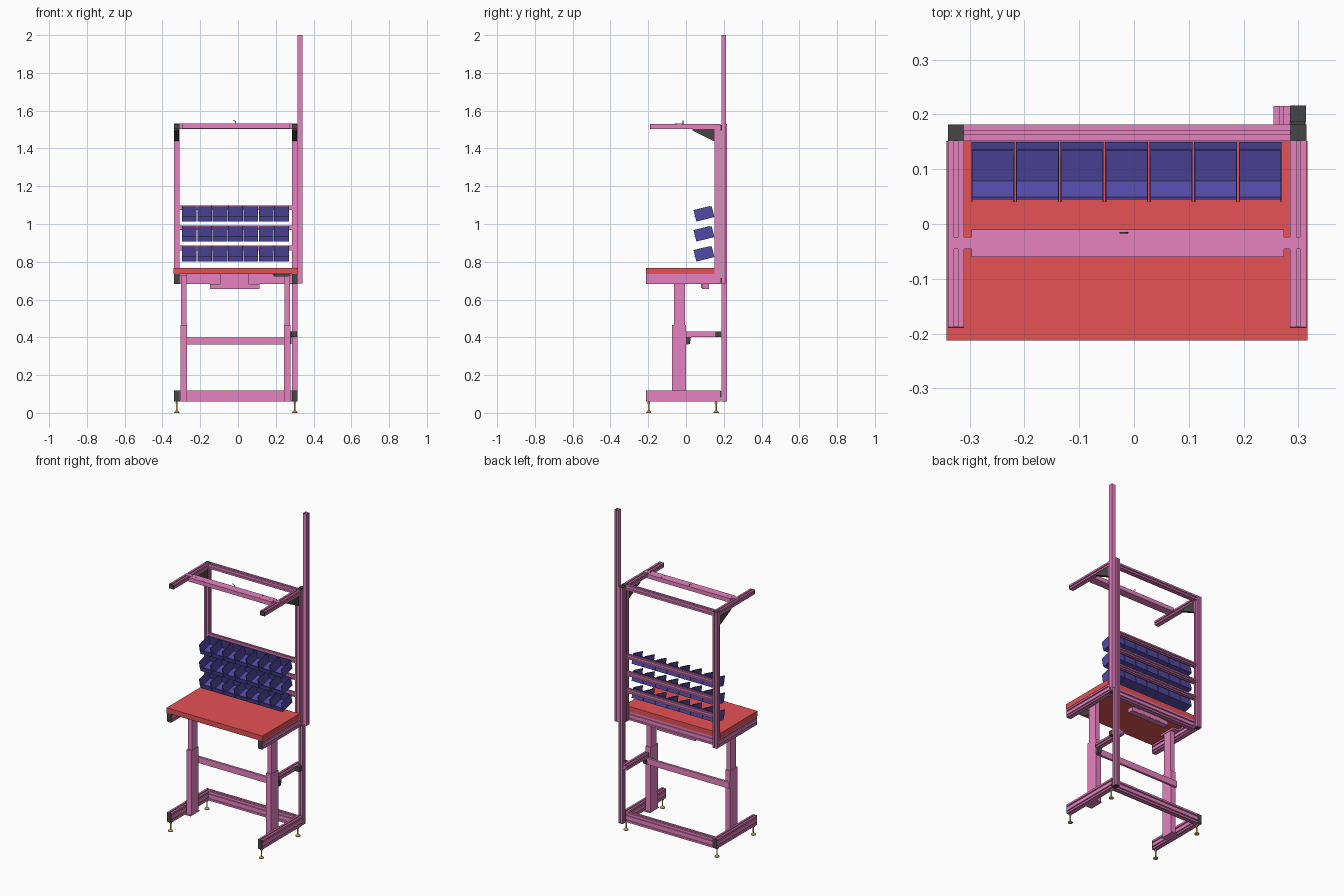
import bpy, bmesh, math
from mathutils import Vector

if "Cube" in bpy.data.objects:
    bpy.data.objects.remove(bpy.data.objects["Cube"])

def material(name, rgb):
    m = bpy.data.materials.new(name)
    m.diffuse_color = (*rgb, 1)
    m.use_nodes = True
    m.node_tree.nodes["Principled BSDF"].inputs["Base Color"].default_value = m.diffuse_color
    return m

PINK = material("pink_metal", (0.80, 0.225, 0.53))
RED = material("red_top", (0.79, 0.085, 0.093))
BLUE = material("indigo_plastic", (0.083, 0.066, 0.37))
DARK = material("dark_plastic", (0.062, 0.062, 0.062))
BRASS = material("brass", (0.68, 0.55, 0.14))
GREY = material("grey_plastic", (0.40, 0.40, 0.40))

def finish(name, bm, mat):
    bmesh.ops.recalc_face_normals(bm, faces=bm.faces)
    me = bpy.data.meshes.new(name)
    bm.to_mesh(me)
    bm.free()
    me.materials.append(mat)
    ob = bpy.data.objects.new(name, me)
    bpy.context.collection.objects.link(ob)
    return ob

def prism(bm, pts, axis, a, b):
    """Extrude a 2D outline along an axis from a to b."""
    def place(u, v, w):
        return [(w, u, v), (u, w, v), (u, v, w)][axis]
    f = bm.faces.new([bm.verts.new(place(u, v, a)) for u, v in pts])
    r = bmesh.ops.extrude_face_region(bm, geom=[f])
    d = Vector((0, 0, 0))
    d[axis] = b - a
    bmesh.ops.translate(bm, vec=d, verts=[v for v in r["geom"] if isinstance(v, bmesh.types.BMVert)])

def add_box(bm, x, y, z):
    prism(bm, [(x[0], y[0]), (x[1], y[0]), (x[1], y[1]), (x[0], y[1])], 2, *z)

def box(name, x, y, z, mat):
    bm = bmesh.new()
    add_box(bm, x, y, z)
    return finish(name, bm, mat)

def slotted_outline(u, v, half, deep):
    """Rectangle with one groove per 0.03 module on every side."""
    corners = [Vector((u[0], v[0])), Vector((u[1], v[0])), Vector((u[1], v[1])), Vector((u[0], v[1]))]
    pts = []
    for i, p in enumerate(corners):
        q = corners[(i + 1) % 4]
        d = (q - p).normalized()
        n = Vector((-d.y, d.x))
        size = (q - p).length
        count = max(1, round(size / 0.029))
        pts.append(p)
        for k in range(count):
            c = p + d * size * (k + 0.5) / count
            pts += [c - d * half, c - d * half + n * deep, c + d * half + n * deep, c + d * half]
    return [tuple(p) for p in pts]

def beam(name, x, y, z, axis, caps=(), half=0.0035, deep=0.006):
    """Grooved extrusion; caps lists the ends (0 low, 1 high) closed with a dark plate."""
    spans = [x, y, z]
    a, b = spans[axis]
    u, v = [s for i, s in enumerate(spans) if i != axis]
    t = 0.003
    bm = bmesh.new()
    prism(bm, slotted_outline(u, v, half, deep), axis, a + t * (0 in caps), b - t * (1 in caps))
    ob = finish(name, bm, PINK)
    for e in caps:
        s = list(spans)
        s[axis] = (a, a + t) if e == 0 else (b - t, b)
        box(name + "_end_cap", *s, DARK)
    return ob

def cylinder(bm, c, r1, r2, z0, z1, n=24):
    r = bmesh.ops.create_cone(bm, cap_ends=True, segments=n, radius1=r1, radius2=r2, depth=z1 - z0)
    bmesh.ops.translate(bm, vec=(c[0], c[1], (z0 + z1) / 2), verts=r["verts"])

SIDES = {"left": ((-0.340, -0.310), (-0.304, -0.270), 1), "right": ((0.285, 0.315), (0.243, 0.279), -1)}
BACK = (0.152, 0.182)

for side, (px, lx, s) in SIDES.items():
    # Floor, table and overhead beams running front to back
    beam(side + "_foot_beam", px, (-0.213, 0.182), (0.061, 0.119), 1, (0, 1))
    beam(side + "_table_beam", px, (-0.213, 0.152), (0.683, 0.736), 1, (0,))
    beam(side + "_overhead_arm", px, (-0.190, 0.152), (1.502, 1.530), 1, (0,))
    beam(side + "_upper_post", px, BACK, (0.683, 1.530), 2, (0, 1))
    # Triangular gusset under the arm
    bm = bmesh.new()
    prism(bm, [(0.035, 1.502), (0.152, 1.502), (0.152, 1.44), (0.144, 1.44), (0.035, 1.495)], 0, px[0] + 0.002, px[1] - 0.002)
    finish(side + "_gusset", bm, DARK)
    # Telescoping leg
    box(side + "_leg_outer", lx, (-0.073, 0.0), (0.066, 0.465), PINK)
    box(side + "_leg_inner", (lx[0] + 0.003, lx[1] - 0.003), (-0.063, -0.006), (0.46, 0.736), PINK)
    edge = sorted((px[0], lx[0])) if s < 0 else sorted((px[1], lx[1]))
    box(side + "_leg_base_plate", edge, (-0.08, 0.007), (0.061, 0.067), PINK)
    box(side + "_leg_top_plate", edge, (-0.09, 0.02), (0.725, 0.735), PINK)
    # Levelling feet
    cx = sum(px) / 2
    for end, fy in (("front", -0.198), ("rear", 0.160)):
        bm = bmesh.new()
        cylinder(bm, (cx, fy), 0.014, 0.014, 0.0, 0.005)
        cylinder(bm, (cx, fy), 0.013, 0.005, 0.005, 0.013)
        cylinder(bm, (cx, fy), 0.004, 0.004, 0.013, 0.063, 12)
        cylinder(bm, (cx, fy), 0.008, 0.008, 0.050, 0.055, 6)
        finish(f"{side}_{end}_levelling_foot", bm, BRASS)

# Cross beams between the sides
INNER = (-0.310, 0.285)
beam("floor_cross_beam", INNER, BACK, (0.061, 0.119), 0)
beam("table_cross_beam", INNER, (0.122, 0.152), (0.683, 0.736), 0)
beam("top_cross_beam", INNER, BACK, (1.502, 1.530), 0)
box("leg_cross_bar", (-0.304, 0.279), (0.0, 0.014), (0.362, 0.400), PINK)

# Tabletop
box("tabletop", (-0.342, 0.317), (-0.213, 0.152), (0.736, 0.768), RED)

# Rear right column, tall open-ended mast and the stay arm to the leg
beam("rear_column", (0.285, 0.314), (0.187, 0.216), (0.061, 1.530), 2, (0, 1))
mast = beam("tall_mast", (0.315, 0.341), (0.187, 0.213), (0.685, 2.0), 2, half=0.003, deep=0.0015)
bm = bmesh.new()
bm.from_mesh(mast.data)
bmesh.ops.delete(bm, geom=[f for f in bm.faces if abs(f.normal.z) > 0.9], context="FACES_ONLY")
bm.to_mesh(mast.data)
bm.free()
beam("stay_arm", (0.255, 0.284), (0.0, 0.215), (0.402, 0.431), 1, (0,))
box("stay_bracket", (0.284, 0.313), (0.155, 0.187), (0.402, 0.431), DARK)
bm = bmesh.new()
prism(bm, [(0.0, 0.402), (0.026, 0.402), (0.02, 0.365), (0.0, 0.365)], 0, 0.257, 0.282)
finish("stay_leg_bracket", bm, DARK)
for z in (0.10, 0.70, 1.51):
    box("column_joint", (0.288, 0.311), (0.181, 0.188), (z - 0.015, z + 0.015), DARK)

# Drive box under the table and hand control
box("drive_housing", (-0.148, 0.113), (0.084, 0.121), (0.656, 0.682), PINK)
box("drive_mount", (-0.095, 0.055), (0.080, 0.122), (0.660, 0.736), PINK)
bm = bmesh.new()
cylinder(bm, (0.23, -0.155), 0.035, 0.05, 0.722, 0.736, 32)
finish("hand_control", bm, GREY)

# Overhead fixture bar with end tabs, screws and hook
box("fixture_bar", (-0.297, 0.274), (-0.060, -0.010), (1.506, 1.531), PINK)
bm = bmesh.new()
for x in ((-0.338, -0.296), (0.273, 0.313)):
    add_box(bm, x, (-0.046, -0.024), (1.530, 1.532))
finish("fixture_tabs", bm, PINK)
bm = bmesh.new()
for x, y in ((-0.325, -0.035), (0.3, -0.035), (-0.29, -0.035), (-0.265, -0.035), (0.243, -0.035),
             (0.268, -0.035), (-0.205, -0.022), (-0.205, -0.048), (0.183, -0.022), (0.183, -0.048)):
    cylinder(bm, (x, y), 0.0025, 0.0025, 1.531, 1.533, 12)
finish("fixture_screws", bm, PINK)
cu = bpy.data.curves.new("hook", "CURVE")
cu.dimensions = "3D"
cu.bevel_depth = 0.0018
cu.bevel_resolution = 2
path = [(-0.012, 1.531), (-0.012, 1.537)] + [
    (-0.022 + 0.01 * math.cos(a), 1.537 + 0.01 * math.sin(a)) for a in (0.5, 1.0, 1.5, 2.0)]
sp = cu.splines.new("POLY")
sp.points.add(len(path) - 1)
for p, (x, z) in zip(sp.points, path):
    p.co = (x, -0.016, z, 1)
cu.materials.append(DARK)
bpy.context.collection.objects.link(bpy.data.objects.new("hook", cu))

# Storage bin: local y 0 is the back, opening up, low scooped front
W, D, H, T = 0.039, 0.098, 0.062, 0.002
bm = bmesh.new()
wall = [(0, 0), (-D, 0), (-D, H), (-0.012, H), (0, H - 0.004)]
prism(bm, wall, 0, -W, -W + T)
prism(bm, wall, 0, W - T, W)
add_box(bm, (-W, W), (-D, 0), (0, T))
add_box(bm, (-W, W), (-T, 0), (0, H - 0.004))
prism(bm, [(-D, 0), (-D, 0.030), (-D + T, 0.030), (-D + 0.025, T)], 0, -W, W)
add_box(bm, (-W, W), (-D - 0.003, -D + T), (0.026, 0.030))
bin_mesh = finish("bin", bm, BLUE)

# Rails with seven tilted bins each
for row in range(3):
    z = 1.085 - 0.106 * row
    beam(f"bin_rail_{row + 1}", INNER, (0.153, 0.175), (z - 0.012, z + 0.012), 0)
    for col in range(7):
        ob = bin_mesh if row == col == 0 else bin_mesh.copy()
        if ob is not bin_mesh:
            bpy.context.collection.objects.link(ob)
        ob.name = f"bin_{row + 1}_{col + 1}"
        ob.location = (-0.2575 + 0.0813 * col, 0.150, z - 0.048)
        ob.rotation_euler = (math.radians(14), 0, 0)
